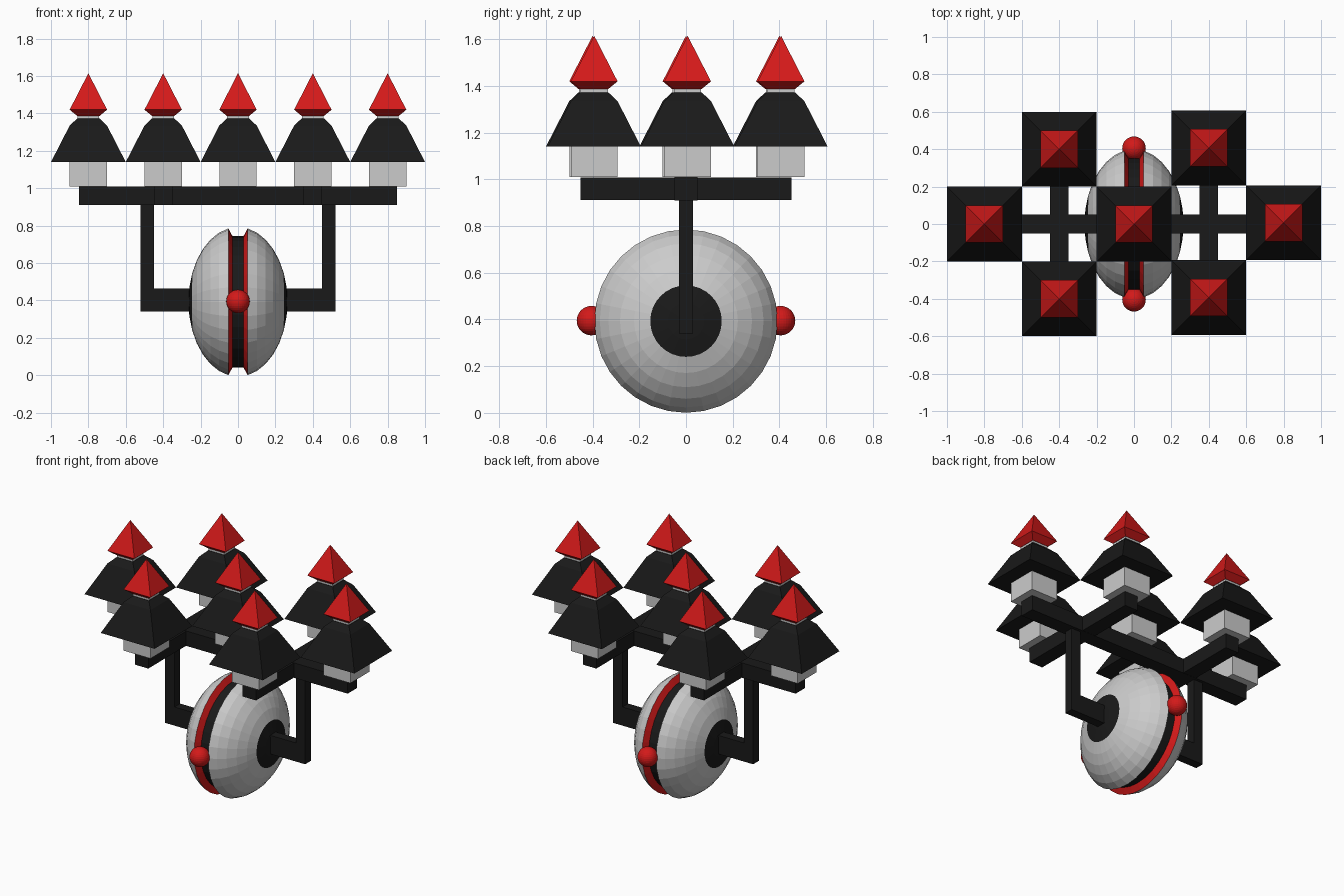
import bpy, bmesh
from math import sin, cos, pi, sqrt

if "Cube" in bpy.data.objects:
    bpy.data.objects.remove(bpy.data.objects["Cube"])


def material(name, rgb):
    m = bpy.data.materials.new(name)
    m.diffuse_color = (*rgb, 1)
    m.use_nodes = True
    m.node_tree.nodes["Principled BSDF"].inputs["Base Color"].default_value = m.diffuse_color
    return m


BLACK = material("black", (0.01, 0.01, 0.01))
RED = material("red", (0.65, 0.01, 0.01))


def finish(name, bm, loc, mat, mirror=False):
    bmesh.ops.remove_doubles(bm, verts=bm.verts, dist=1e-5)
    bmesh.ops.recalc_face_normals(bm, faces=bm.faces)
    me = bpy.data.meshes.new(name)
    bm.to_mesh(me)
    bm.free()
    ob = bpy.data.objects.new(name, me)
    bpy.context.collection.objects.link(ob)
    ob.location = loc
    if mat:
        me.materials.append(mat)
    if mirror:
        ob.modifiers.new("mirror", 'MIRROR')
    return ob


def lathe(name, profile, n, loc, mat=None, axis='z', start=0.0, mirror=False):
    """Revolve (radius, height) points around the x or z axis."""
    bm = bmesh.new()
    rings = []
    for r, h in profile:
        ring = []
        for i in range(n):
            a = start + 2 * pi * i / n
            u, v = r * cos(a), r * sin(a)
            ring.append(bm.verts.new((h, u, v) if axis == 'x' else (u, v, h)))
        rings.append(ring)
    for a, b in zip(rings, rings[1:]):
        for i in range(n):
            j = (i + 1) % n
            bm.faces.new((a[i], a[j], b[j], b[i]))
    return finish(name, bm, loc, mat, mirror)


def square_stack(name, profile, loc, mat=None):
    return lathe(name, [(r * sqrt(2), h) for r, h in profile], 4, loc, mat, start=pi / 4)


def box(name, lo, hi, mat=None, mirror=False):
    bm = bmesh.new()
    bmesh.ops.create_cube(bm, size=1)
    for v in bm.verts:
        v.co = [(a + b) / 2 + c * (b - a) for a, b, c in zip(lo, hi, v.co)]
    return finish(name, bm, (0, 0, 0), mat, mirror)


# Wheel: squashed sphere with a recessed centre groove
CZ = 0.393
centre = (0, 0, CZ)
arc = [(0.4 * sin(k * pi / 16), 0.265 * cos(k * pi / 16)) for k in range(8)]
lathe("wheel_hub", arc[:3], 32, centre, BLACK, 'x', mirror=True)
lathe("wheel_shell", arc[2:], 32, centre, None, 'x', mirror=True)
lathe("wheel_groove_side", [arc[7], (0.352, 0.03)], 32, centre, RED, 'x', mirror=True)
lathe("wheel_groove_floor", [(0.352, -0.03), (0.352, 0.03)], 32, centre, BLACK, 'x')

# Red balls at the front and back of the wheel
for label, y in (("front", -0.405), ("back", 0.405)):
    bm = bmesh.new()
    bmesh.ops.create_uvsphere(bm, u_segments=32, v_segments=16, radius=0.063)
    finish(label + "_ball", bm, (0, y, CZ + 0.002), RED)

# Fork and top frame
box("fork_arm", (0.23, -0.03, 0.34), (0.45, 0.03, 0.465), BLACK, True)
box("fork_post", (0.45, -0.03, 0.34), (0.52, 0.03, 0.92), BLACK, True)
box("main_beam", (-0.85, -0.05, 0.91), (0.85, 0.05, 1.01), BLACK)
box("cross_beam", (0.35, -0.452, 0.911), (0.45, 0.452, 1.009), BLACK, True)

# Seven square spires
spots = [(0, 0), (-0.8, 0), (-0.4, -0.4), (-0.4, 0.4),
         (0.8, 0.007), (0.4, -0.393), (0.4, 0.407)]
for i, (x, y) in enumerate(spots, 1):
    p = (x, y, 0)
    square_stack(f"spire_base_{i}", [(0, 1.01), (0.1, 1.01), (0.1, 1.14), (0, 1.14)], p)
    square_stack(f"spire_skirt_{i}", [(0, 1.14), (0.2, 1.14), (0.1, 1.335),
                                      (0.06, 1.373), (0, 1.373)], p, BLACK)
    square_stack(f"spire_neck_{i}", [(0, 1.37), (0.058, 1.37), (0.058, 1.39), (0, 1.39)], p)
    square_stack(f"spire_tip_{i}", [(0, 1.387), (0.06, 1.387), (0.1, 1.42), (0, 1.615)], p, RED)
